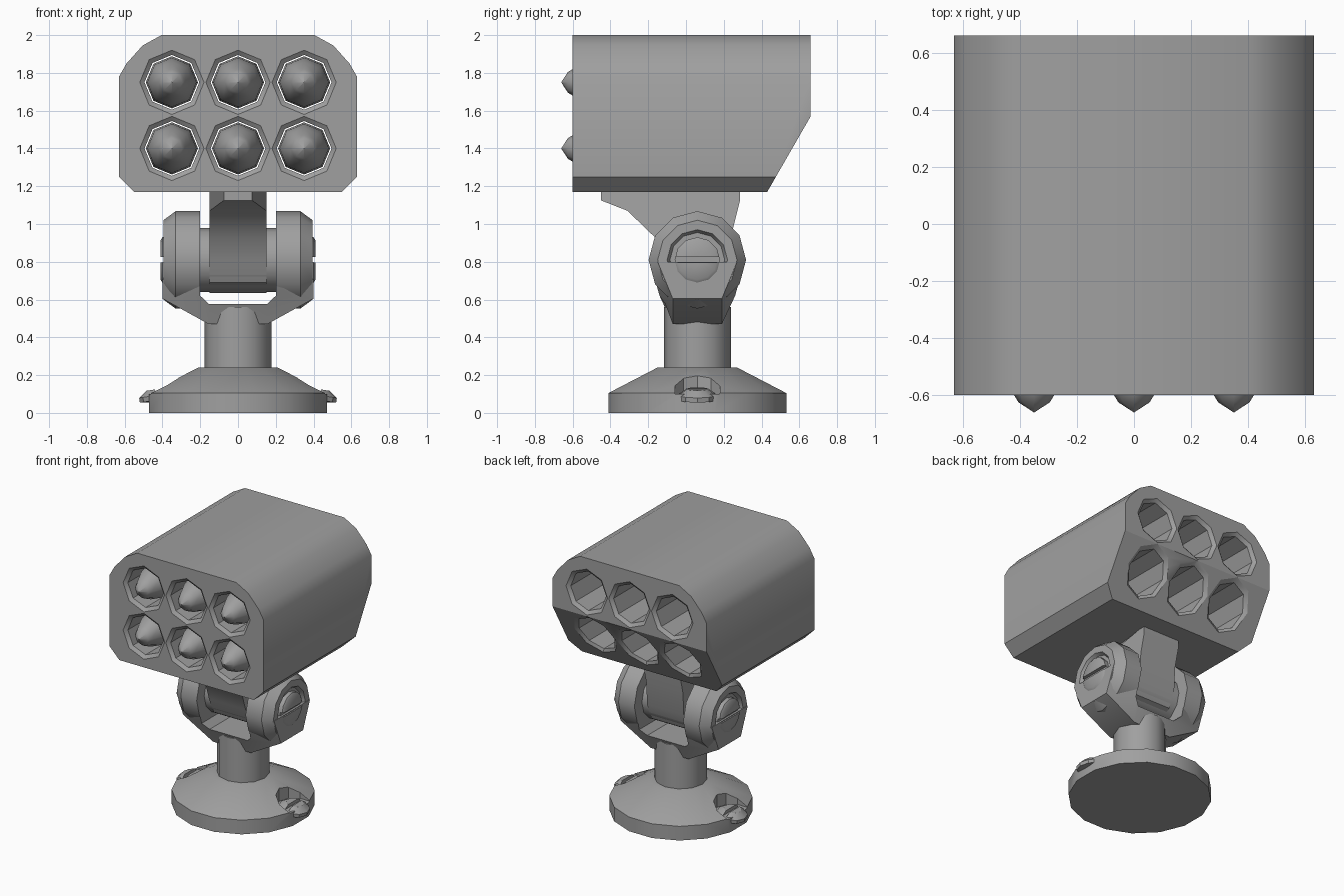
import bpy, bmesh, math
from mathutils import Matrix, Vector

if "Cube" in bpy.data.objects:
    bpy.data.objects.remove(bpy.data.objects["Cube"])

grey = bpy.data.materials.new("grey metal")
grey.diffuse_color = (0.35, 0.35, 0.35, 1)
grey.use_nodes = True
grey.node_tree.nodes["Principled BSDF"].inputs["Base Color"].default_value = grey.diffuse_color
CY = 0.06      # centre of the stand in y
PZ = 0.81      # height of the tilt pivot


def finish(name, bm, angle=35):
    bmesh.ops.remove_doubles(bm, verts=bm.verts, dist=1e-5)
    bmesh.ops.recalc_face_normals(bm, faces=bm.faces)
    me = bpy.data.meshes.new(name)
    bm.to_mesh(me)
    bm.free()
    ob = bpy.data.objects.new(name, me)
    bpy.context.collection.objects.link(ob)
    me.materials.append(grey)
    smooth(ob, angle)
    return ob


def smooth(ob, angle):
    bpy.ops.object.select_all(action='DESELECT')
    ob.select_set(True)
    bpy.context.view_layer.objects.active = ob
    bpy.ops.object.shade_smooth_by_angle(angle=math.radians(angle))


def loft(name, rings, caps=True, angle=35):
    bm = bmesh.new()
    vs = [[bm.verts.new(p) for p in r] for r in rings]
    n = len(rings[0])
    for a, b in zip(vs, vs[1:]):
        for i in range(n):
            j = (i + 1) % n
            bm.faces.new((a[i], a[j], b[j], b[i]))
    if caps:
        bm.faces.new(vs[0])
        bm.faces.new(vs[-1])
    return finish(name, bm, angle)


def lathe(name, profile, sides, mat, caps=True, angle=35, turn=0.0):
    """Profile of (radius, height) turned round local z."""
    rings = [[mat @ Vector((r * math.cos(a), r * math.sin(a), h))
              for a in [turn + math.tau * i / sides for i in range(sides)]]
             for r, h in profile]
    return loft(name, rings, caps, angle)


def cut(ob, cutter, angle=35):
    m = ob.modifiers.new("cut", 'BOOLEAN')
    m.operation, m.solver, m.object = 'DIFFERENCE', 'EXACT', cutter
    bpy.ops.object.select_all(action='DESELECT')
    bpy.context.view_layer.objects.active = ob
    ob.select_set(True)
    bpy.ops.object.modifier_apply(modifier=m.name)
    bpy.data.objects.remove(cutter, do_unlink=True)
    smooth(ob, angle)


def block(name, size, mat):
    bm = bmesh.new()
    bmesh.ops.create_cube(bm, size=1, matrix=mat @ Matrix.Diagonal((*size, 1)))
    return finish(name, bm)


def at(x, y, z):
    return Matrix.Translation((x, y, z))


# launcher housing: rounded top, chamfered bottom, raked lower back
half = [(0.55, 1.17), (0.63, 1.25), (0.63, 1.78), (0.59, 1.85), (0.505, 1.945), (0.405, 2.0)]
outline = half + [(-x, z) for x, z in reversed(half)]
housing = loft("housing", [[(x, y, z) for x, z in outline] for y in (-0.6, 0.66)])
RAKE = 0.23 / 0.40
wedge = [(0.43 - 0.1 * RAKE, 1.07), (0.66 + 0.1 * RAKE, 1.67), (1.0, 1.67), (1.0, 1.07)]
cut(housing, loft("rake_cutter", [[(x, y, z) for y, z in wedge] for x in (-1, 1)]))

# tube bores with chamfered mouths, and a nose cone in each
for z0, back, shear in ((1.75, 0.66, 0), (1.40, 0.43 + 0.23 * RAKE, RAKE)):
    for x0 in (-0.35, 0, 0.35):
        rings = []
        for r, y, s in ((0.195, -0.62, 0), (0.145, -0.58, 0),
                        (0.145, back - 0.02, shear), (0.195, back + 0.02, shear)):
            rings.append([(x0 + r * math.sin(k * math.tau / 8),
                           y + s * r * math.cos(k * math.tau / 8),
                           z0 + r * math.cos(k * math.tau / 8)) for k in range(8)])
        cut(housing, loft("bore_cutter", rings))
        nose = [(0.001, -0.66), (0.055, -0.625), (0.07, -0.6), (0.108, -0.52),
                (0.13, -0.43), (0.138, -0.3)]
        lathe("nose_cone", [(r, -y) for r, y in nose], 8,
              at(x0, 0, z0) @ Matrix.Rotation(math.pi / 2, 4, 'X'), caps=False, angle=60)
smooth(housing, 48)
for e in housing.data.edges:
    p, q = [housing.data.vertices[i].co for i in e.vertices]
    low = max(p.z, q.z) < 1.26 and min(abs(p.x), abs(q.x)) > 0.54
    ridge = max(abs(p.z - 1.57), abs(q.z - 1.57)) < 0.003 and min(p.y, q.y) > 0.65
    if low or ridge:
        e.use_edge_sharp = True

# base with column
base = lathe("base", [(0.48, 0), (0.48, 0.105), (0.215, 0.24), (0.1, 0.24)], 16,
             at(0, CY, 0), turn=math.pi / 16)
lathe("column", [(0.177, 0.2), (0.177, 0.56)], 12, at(0, CY, 0))

# base screws sitting in round pockets
for s in (-1, 1):
    cut(base, lathe("pocket_cutter", [(0.125, 0.1), (0.125, 0.4)], 10, at(s * 0.42, CY, 0)))
    m = at(s * 0.415, CY, 0.065) @ Matrix.Rotation(s * 0.15, 4, 'Y')
    screw = lathe("base_screw", [(0.06, 0), (0.105, 0.005), (0.105, 0.03), (0.06, 0.062)], 10, m)
    cut(screw, block("slot_cutter", (0.03, 0.3, 0.05), m @ at(0, 0, 0.06)))

# fork cradle joining both arms under the pivot: (outer x, z, half depth), (inner ...)
left = [((0.40, 0.80, 0.21), (0.20, 0.80, 0.25)),
        ((0.40, 0.605, 0.13), (0.20, 0.62, 0.20)),
        ((0.155, 0.47, 0.13), (0.155, 0.577, 0.17))]
stations = [(s, o, i) for s, part in ((-1, left), (1, left[::-1])) for o, i in part]
loft("fork_cradle", [[(s * o[0], CY - o[2], o[1]), (s * o[0], CY + o[2], o[1]),
                      (s * i[0], CY + i[2], i[1]), (s * i[0], CY - i[2], i[1])]
                     for s, o, i in stations])

# fork arms, with a slotted pivot screw in each
for s in (-1, 1):
    m = at(0, CY, PZ) @ Matrix.Rotation(s * math.pi / 2, 4, 'Y')
    lathe("fork_arm", [(0.1, 0.20), (0.258, 0.20), (0.258, 0.33), (0.21, 0.395),
                       (0.16, 0.395), (0.145, 0.37), (0.05, 0.37)], 12, m)
    screw = lathe("pivot_screw", [(0.12, 0.35), (0.12, 0.40), (0.105, 0.41), (0.02, 0.41)], 12, m)
    cut(screw, block("slot_cutter", (0.03, 0.4, 0.06), m @ at(0, 0, 0.415)))

# hinge barrel and the lug that carries the housing
lathe("hinge_barrel", [(0.17, -0.21), (0.17, 0.21)], 12,
      at(0, CY, PZ) @ Matrix.Rotation(math.pi / 2, 4, 'Y'))
lug = [(-0.45, 1.18), (-0.45, 1.125), (-0.31, 1.07), (-0.165, 0.93), (-0.125, 0.81),
       (-0.07, 0.69), (0.06, 0.635), (0.19, 0.69), (0.24, 0.81), (0.25, 0.98),
       (0.285, 1.12), (0.285, 1.18)]
loft("lug", [[(s * (0.075 if y < -0.4 else 0.15), y, z) for y, z in lug] for s in (-1, 1)])
